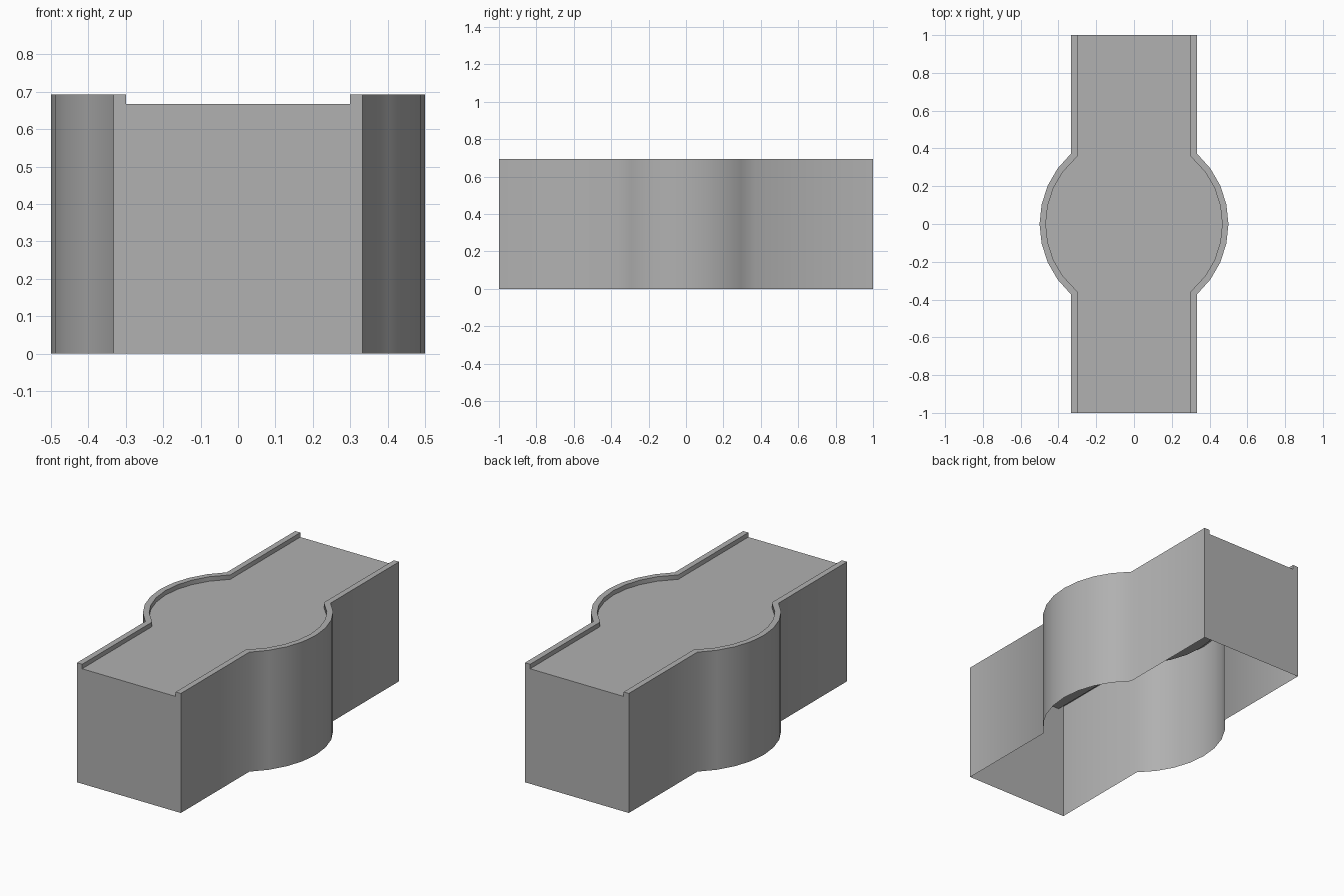
import bpy
import bmesh
from math import sin, cos, radians, sqrt

if "Cube" in bpy.data.objects:
    bpy.data.objects.remove(bpy.data.objects["Cube"])

TOP, FLOOR = 0.693, 0.667      # rim height and channel floor height
OUT, INN = 1 / 3, 0.3          # half widths of the straight channel
R_OUT, R_INN = 0.5, 0.467      # radii of the round basin

grey = bpy.data.materials.new("dark_grey")
grey.diffuse_color = (0.44, 0.44, 0.44, 1)
grey.use_nodes = True
grey.node_tree.nodes["Principled BSDF"].inputs["Base Color"].default_value = grey.diffuse_color


def side_profile(radius, half_width):
    """Right-hand plan outline, front to back: straight, round bulge, straight."""
    corner = sqrt(radius ** 2 - half_width ** 2)
    arc = [(radius * cos(radians(a)), radius * sin(radians(a)))
           for a in range(-36, 37, 12)]
    return [(half_width, -1), (half_width, -corner), *arc,
            (half_width, corner), (half_width, 1)]


def at(profile, z, flip=1):
    return [(flip * x, y, z) for x, y in profile]


def make(name, strips=(), polygons=(), mirror=False):
    """Mesh from quad strips between two point rows, plus loose polygons."""
    bm = bmesh.new()
    for low, high in strips:
        a = [bm.verts.new(p) for p in low]
        b = [bm.verts.new(p) for p in high]
        for i in range(len(a) - 1):
            bm.faces.new((a[i], a[i + 1], b[i + 1], b[i]))
    for poly in polygons:
        bm.faces.new([bm.verts.new(p) for p in poly])
    bmesh.ops.remove_doubles(bm, verts=bm.verts, dist=1e-5)
    mesh = bpy.data.meshes.new(name)
    bm.to_mesh(mesh)
    bm.free()
    mesh.materials.append(grey)
    obj = bpy.data.objects.new(name, mesh)
    bpy.context.collection.objects.link(obj)
    bpy.ops.object.select_all(action='DESELECT')
    obj.select_set(True)
    bpy.context.view_layer.objects.active = obj
    bpy.ops.object.shade_smooth_by_angle(angle=radians(50))
    if mirror:
        obj.modifiers.new("Mirror", 'MIRROR').use_mirror_merge = False
    return obj


outer = side_profile(R_OUT, OUT)
inner = side_profile(R_INN, INN)

# Thin outer walls, open underneath
make("side_walls", [(at(outer, 0), at(outer, TOP))], mirror=True)

# Raised rim: flat top and the short step down to the floor
make("rim", [(at(outer, TOP), at(inner, TOP)),
             (at(inner, TOP), at(inner, FLOOR))], mirror=True)

# Channel floor with the round basin in the middle
make("channel_floor", [(at(inner, FLOOR), at(inner, FLOOR, -1))])

# End walls with the channel notch cut in the top
notch = [(-OUT, 0), (OUT, 0), (OUT, TOP), (INN, TOP), (INN, FLOOR),
         (-INN, FLOOR), (-INN, TOP), (-OUT, TOP)]
make("end_walls", polygons=[[(x, -1, z) for x, z in notch],
                            [(x, 1, z) for x, z in reversed(notch)]])
